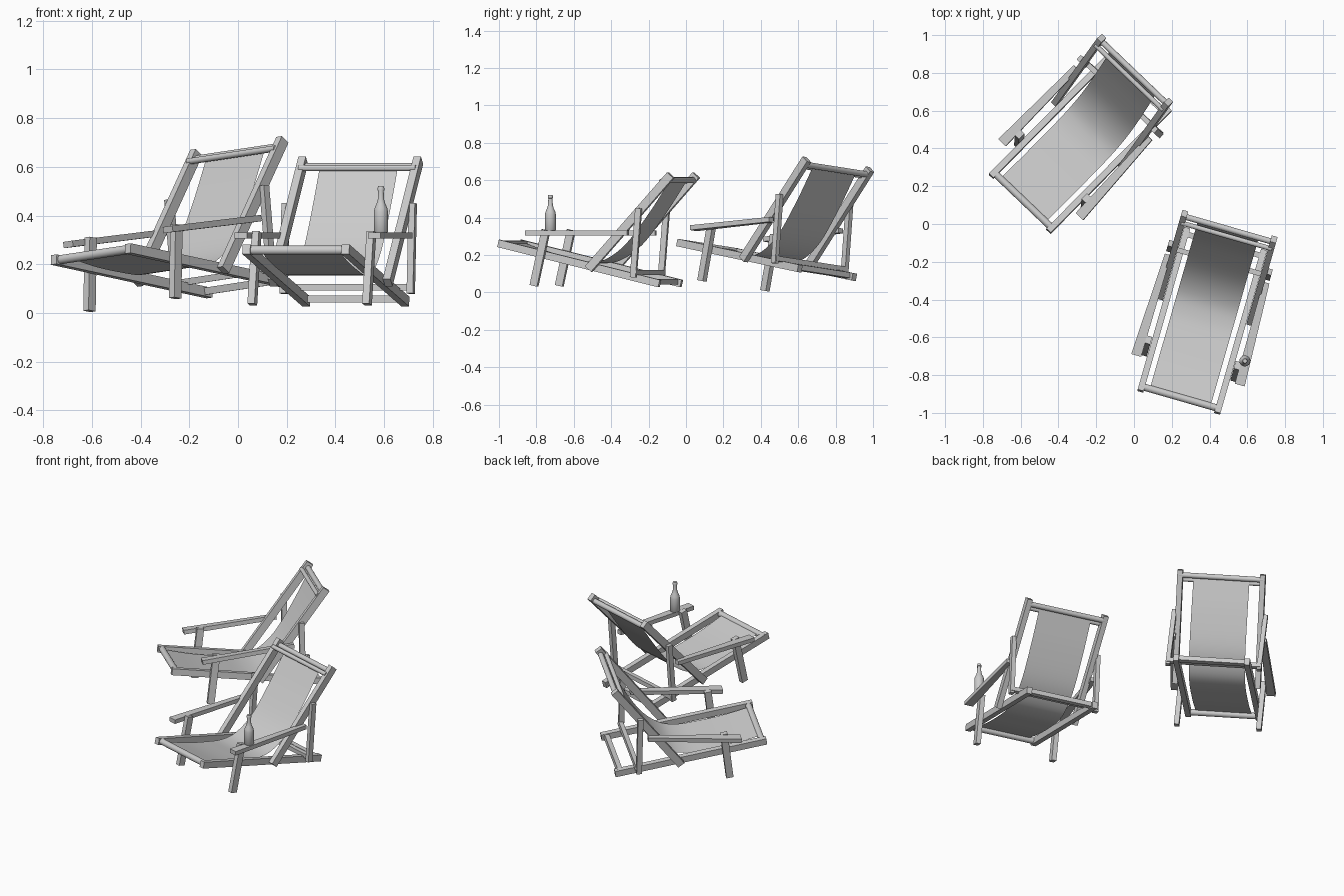
import bpy, bmesh
from math import radians, pi
from mathutils import Matrix, Vector

if "Cube" in bpy.data.objects:
    bpy.data.objects.remove(bpy.data.objects["Cube"])

# Chair placement: one level, one pitched and rolled
def place(loc, yaw, pitch=0, roll=0):
    return (Matrix.Translation(loc) @ Matrix.Rotation(radians(yaw), 4, 'Z')
            @ Matrix.Rotation(radians(pitch), 4, 'X') @ Matrix.Rotation(radians(roll), 4, 'Y'))

CHAIRS = {"right": place((0.469, -0.135, 0), -16),
          "left": place((0.004, 0.714, 0.053), -43.2, 4.8, -6.2)}

def add(name, bm, mirror=False, smooth=False):
    """Turn a bmesh in chair space into one object per chair."""
    bmesh.ops.recalc_face_normals(bm, faces=bm.faces)
    me = bpy.data.meshes.new(name)
    bm.to_mesh(me)
    bm.free()
    if smooth:
        me.shade_smooth()
        me.set_sharp_from_angle(angle=radians(40))
    for side, mat in CHAIRS.items():
        ob = bpy.data.objects.new(f"{side}_{name}", me)
        bpy.context.collection.objects.link(ob)
        ob.matrix_world = mat
        if mirror:
            ob.modifiers.new("mirror", 'MIRROR')

def beam(name, p, q, x0, x1, t, x0b=None, x1b=None):
    """Mirrored square timber from p to q (y, z), spanning x0..x1."""
    p, q = Vector((0, *p)), Vector((0, *q))
    d = (q - p).normalized()
    n = Vector((0, -d.z, d.y)) * t / 2
    bm = bmesh.new()
    rings = []
    for c, a, b in ((p, x0, x1), (q, x0b or x0, x1b or x1)):
        rings.append([bm.verts.new(c + n * s + Vector((x, 0, 0)))
                      for x, s in ((a, -1), (b, -1), (b, 1), (a, 1))])
    for r in rings:
        bm.faces.new(r)
    for i in range(4):
        j = (i + 1) % 4
        bm.faces.new((rings[0][i], rings[0][j], rings[1][j], rings[1][i]))
    add(name, bm, mirror=True)

def bar(name, y, z, half, r, sides=16):
    """Cross bar along x: round dowel, or square when it has four sides."""
    bm = bmesh.new()
    m = Matrix.Translation((0, y, z)) @ Matrix.Rotation(pi / 2, 4, 'Y') @ Matrix.Rotation(pi / sides, 4, 'Z')
    bmesh.ops.create_cone(bm, cap_ends=True, segments=sides, radius1=r, radius2=r,
                          depth=2 * half, matrix=m)
    add(name, bm, smooth=sides > 4)

# Timber frame
beam("seat_rail", (-0.84, 0.262), (0.055, 0.047), 0.195, 0.228, 0.04)
beam("back_rail", (-0.33, 0.125), (0.127, 0.627), 0.23, 0.262, 0.045)
beam("armrest", (-0.665, 0.318), (-0.105, 0.318), 0.258, 0.312, 0.026, 0.254, 0.288)
beam("front_leg", (-0.635, 0.035), (-0.568, 0.333), 0.23, 0.26, 0.042)
beam("rear_strut", (-0.075, 0.08), (-0.045, 0.45), 0.258, 0.285, 0.032)

# Cross bars
bar("front_bar", -0.815, 0.258, 0.22, 0.019)
bar("top_bar", 0.112, 0.6, 0.25, 0.016)
bar("second_top_bar", 0.075, 0.595, 0.25, 0.013)
bar("strut_bar", -0.068, 0.105, 0.28, 0.019, 4)
bar("rear_bar", 0.025, 0.057, 0.21, 0.021, 4)

# Sagging fabric sling, smoothed through a few profile points
pts = [Vector(p) for p in ((-0.815, 0.268), (-0.65, 0.212), (-0.5, 0.175), (-0.38, 0.155),
                           (-0.27, 0.172), (-0.15, 0.255), (-0.02, 0.42), (0.1, 0.6))]
ext = [2 * pts[0] - pts[1]] + pts + [2 * pts[-1] - pts[-2]]
prof = []
for a, b, c, d in zip(ext, ext[1:], ext[2:], ext[3:]):
    for k in range(5):
        t = k / 5
        prof.append(0.5 * (2 * b + (c - a) * t + (2 * a - 5 * b + 4 * c - d) * t * t
                           + (3 * b - a - 3 * c + d) * t ** 3))
prof.append(pts[-1])
bm = bmesh.new()
rows = [[bm.verts.new((x, p.x, p.y)) for x in (-0.167, 0.167)] for p in prof]
for r, s in zip(rows, rows[1:]):
    bm.faces.new((r[0], r[1], s[1], s[0]))
add("fabric_sling", bm, smooth=True)

# Bottle standing on an armrest
outline = ((0, 0), (0.026, 0), (0.029, 0.004), (0.029, 0.085), (0.026, 0.1), (0.018, 0.118),
           (0.013, 0.135), (0.011, 0.172), (0.014, 0.173), (0.014, 0.182), (0.011, 0.19), (0, 0.19))
bm = bmesh.new()
vs = [bm.verts.new((r, 0, z)) for r, z in outline]
es = [bm.edges.new(e) for e in zip(vs, vs[1:])]
bmesh.ops.spin(bm, geom=vs + es, cent=(0, 0, 0), axis=(0, 0, 1), angle=2 * pi, steps=24)
bmesh.ops.remove_doubles(bm, verts=bm.verts, dist=0.0005)
bmesh.ops.recalc_face_normals(bm, faces=bm.faces)
me = bpy.data.meshes.new("bottle")
bm.to_mesh(me)
bm.free()
me.shade_smooth()
me.set_sharp_from_angle(angle=radians(40))
bottle = bpy.data.objects.new("bottle", me)
bottle.location = (0.587, -0.725, 0.331)
bpy.context.collection.objects.link(bottle)
